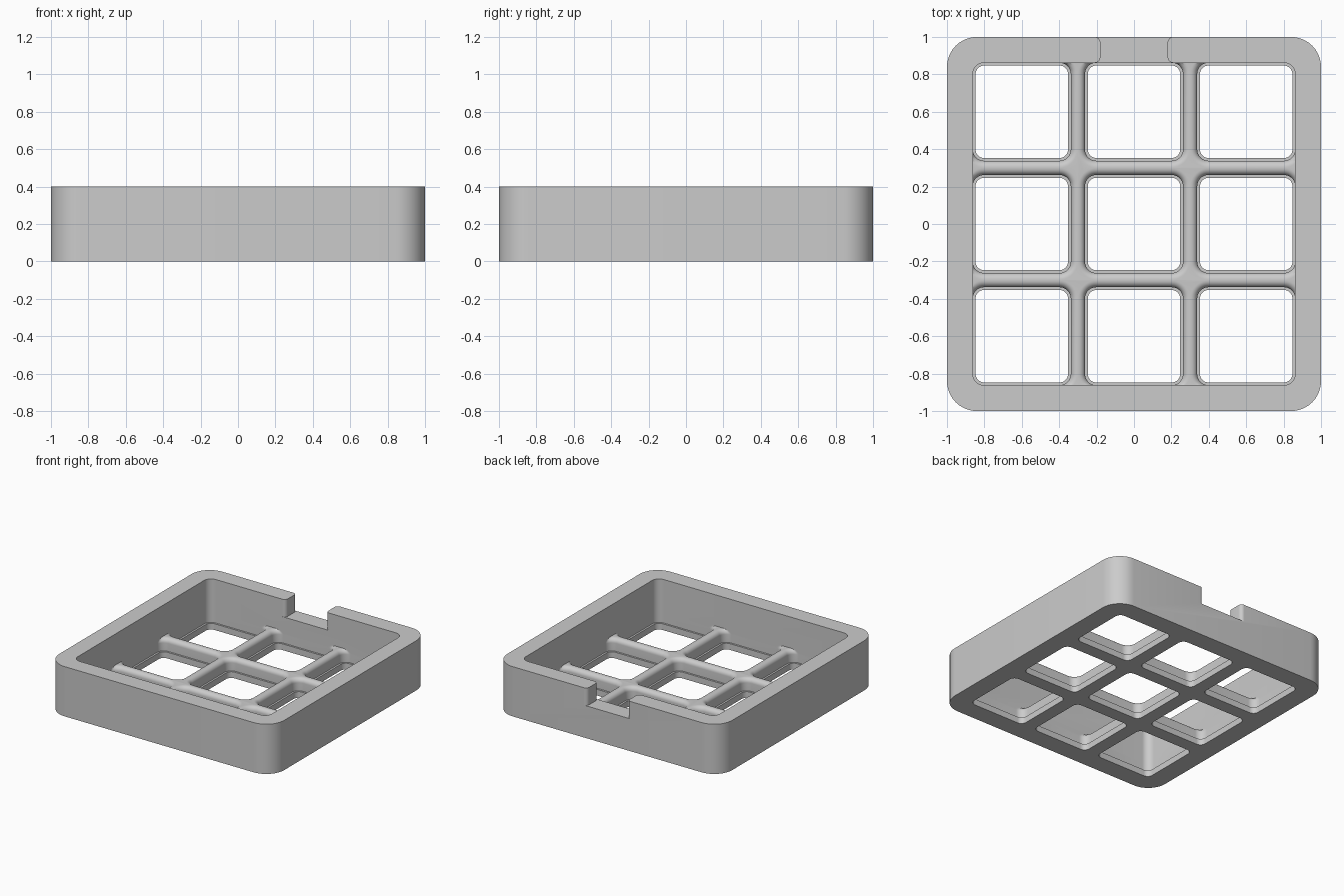
import bpy, bmesh, math
from math import sin, cos, pi

cube = bpy.data.objects.get("Cube")
if cube:
    bpy.data.objects.remove(cube, do_unlink=True)

HEIGHT, INNER, PITCH, CELL = 0.4, 0.862, 0.6, 0.262
OUTER_R, CELL_R, LIP = 0.16, 0.06, 0.015
RIB_TOP, RIB_R = 0.15, 0.036
STEPS = 10

grey = bpy.data.materials.new("plain grey")
grey.use_nodes = True
colour = (0.6, 0.6, 0.6, 1)
grey.diffuse_color = colour
grey.node_tree.nodes["Principled BSDF"].inputs["Base Color"].default_value = colour


def arc(cx, cy, r, start, sweep):
    return [(cx + r * cos(start + sweep * i / STEPS),
             cy + r * sin(start + sweep * i / STEPS)) for i in range(STEPS + 1)]


def rounded_square(cx, cy, half, r, grow=0.0, limit=None):
    """Outline grown about its corner centres, held inside +-limit."""
    pts = []
    for i, (sx, sy) in enumerate([(1, 1), (-1, 1), (-1, -1), (1, -1)]):
        # a corner of the whole tray keeps its radius when the cell flares
        tray_corner = sx * cx > 0.1 and sy * cy > 0.1
        g = min(grow, 0) if tray_corner else grow
        pts += arc(cx + sx * (half - r), cy + sy * (half - r), r + g, i * pi / 2, pi / 2)
    if limit:
        pts = [(max(-limit, min(limit, x)), max(-limit, min(limit, y))) for x, y in pts]
    return pts


def loft(bm, rings):
    """Closed solid through a stack of (outline, z) rings."""
    loops = [[bm.verts.new((x, y, z)) for x, y in pts] for pts, z in rings]
    n = len(loops[0])
    for low, high in zip(loops, loops[1:]):
        for i in range(n):
            j = (i + 1) % n
            bm.faces.new((low[i], low[j], high[j], high[i]))
    bm.faces.new(loops[0][::-1])
    bm.faces.new(loops[-1])


def make(name, solids):
    bm = bmesh.new()
    for rings in solids:
        loft(bm, rings)
    bmesh.ops.recalc_face_normals(bm, faces=bm.faces)
    mesh = bpy.data.meshes.new(name)
    bm.to_mesh(mesh)
    bm.free()
    mesh.materials.append(grey)
    ob = bpy.data.objects.new(name, mesh)
    bpy.context.collection.objects.link(ob)
    return ob


# Outer block
outline = rounded_square(0, 0, 1, OUTER_R)
tray = make("grid_tray", [[(outline, 0), (outline, HEIGHT)]])

# Upper cavity
outline = rounded_square(0, 0, INNER, CELL_R)
cavity = make("cavity_cutter", [[(outline, RIB_TOP), (outline, HEIGHT + 0.1)]])

# Nine openings: narrow lip below, straight sides, rounded rib tops
levels = [(-LIP, -0.1), (-LIP, 0.05), (0, 0.05)]
for i in range(9):
    a = i / 8 * pi / 2
    levels.append((RIB_R * (1 - cos(a)), RIB_TOP - RIB_R * (1 - sin(a))))
cells = make("opening_cutter", [
    [(rounded_square(ix * PITCH, iy * PITCH, CELL, CELL_R, g, INNER), z) for g, z in levels]
    for ix in (-1, 0, 1) for iy in (-1, 0, 1)])

# Notch through the back wall, with rounded wall ends
W, R = 0.18, 0.03
side = [(W + R, 1.1)] + arc(W + R, 1 - R, R, pi / 2, pi / 2)
side += arc(W + R, INNER + R, R, pi, pi / 2) + [(W + R, 0.8)]
outline = side + [(-x, y) for x, y in reversed(side)]
notch = make("notch_cutter", [[(outline, 0.26), (outline, HEIGHT + 0.1)]])

for cutter in (cavity, cells, notch):
    cutter.hide_render = True
    mod = tray.modifiers.new(cutter.name, 'BOOLEAN')
    mod.operation = 'DIFFERENCE'
    mod.solver = 'EXACT'
    mod.object = cutter
    bpy.context.view_layer.objects.active = tray
    bpy.ops.object.modifier_apply(modifier=mod.name)
    bpy.data.objects.remove(cutter, do_unlink=True)

# Smooth rounded surfaces, sharp edges
bpy.ops.object.select_all(action='DESELECT')
tray.select_set(True)
bpy.context.view_layer.objects.active = tray
bpy.ops.object.shade_smooth_by_angle(angle=math.radians(30))
